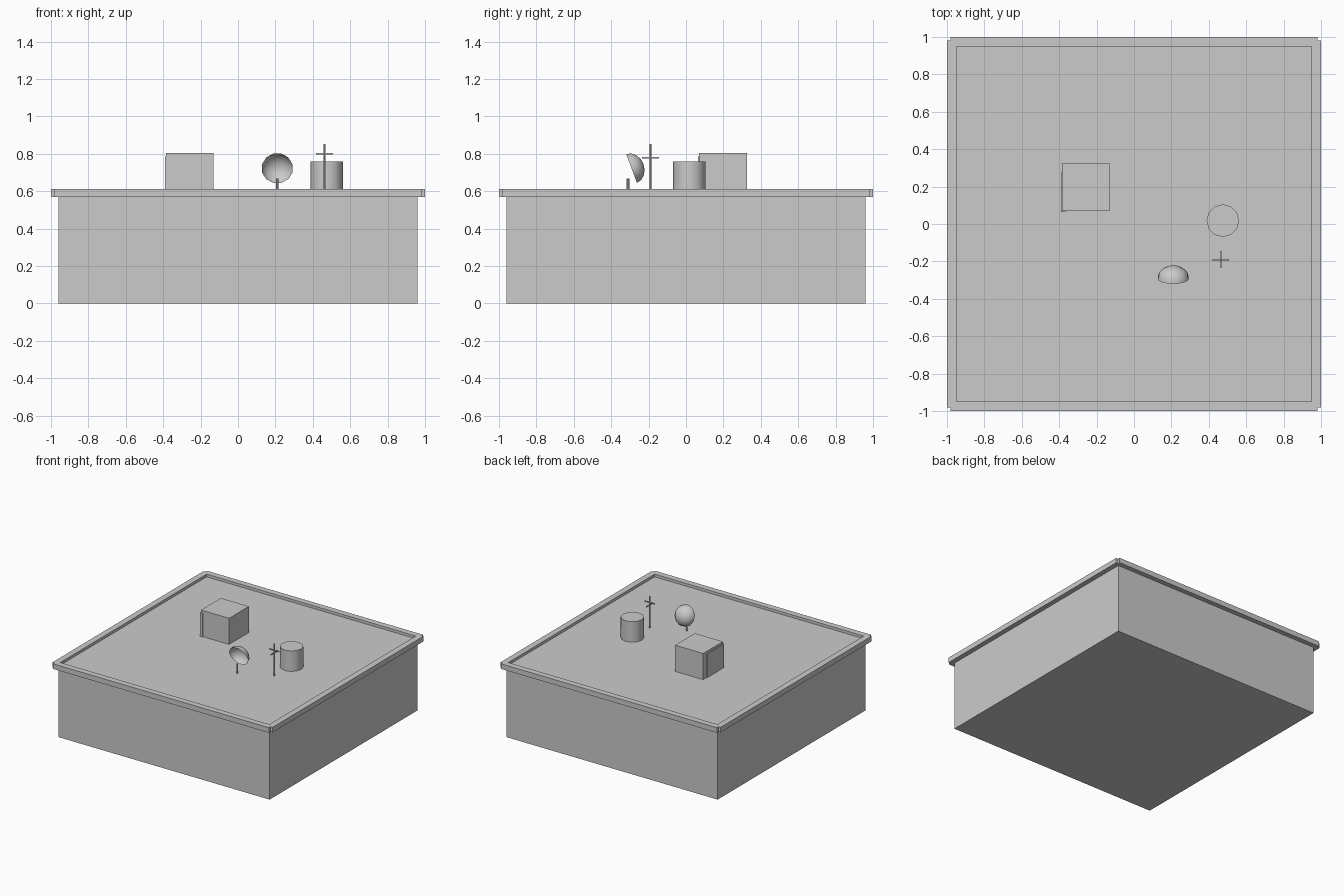
import bpy, bmesh, math
from mathutils import Matrix, Vector

if "Cube" in bpy.data.objects:
    bpy.data.objects.remove(bpy.data.objects["Cube"])

ROOF = 0.59


def add_object(name, bm):
    mesh = bpy.data.meshes.new(name)
    bm.to_mesh(mesh)
    bm.free()
    obj = bpy.data.objects.new(name, mesh)
    bpy.context.collection.objects.link(obj)
    return obj


def box(name, lo, hi):
    lo, hi = Vector(lo), Vector(hi)
    bm = bmesh.new()
    bmesh.ops.create_cube(bm, size=1, matrix=Matrix.Translation((lo + hi) / 2)
                          @ Matrix.Diagonal((hi - lo).to_4d()))
    return add_object(name, bm)


def cylinder(name, x, y, z0, z1, r, sides):
    bm = bmesh.new()
    bmesh.ops.create_cone(bm, cap_ends=True, segments=sides, radius1=r, radius2=r,
                          depth=z1 - z0, matrix=Matrix.Translation((x, y, (z0 + z1) / 2)))
    obj = add_object(name, bm)
    bpy.context.view_layer.objects.active = obj
    obj.select_set(True)
    bpy.ops.object.shade_smooth_by_angle(angle=math.radians(40))
    obj.select_set(False)
    return obj


# Building block
box("building_body", (-0.96, -0.96, 0), (0.96, 0.96, ROOF))

# Parapet rails with notched corners
for side, s in (("low", -1), ("high", 1)):
    a, b = sorted((s * 0.95, s * 1.0))
    box("parapet_x_" + side, (a, -0.98, 0.57), (b, 0.98, 0.612))
    box("parapet_y_" + side, (-0.98, a, 0.57), (0.98, b, 0.612))

# Ventilation unit with its side panel
box("vent_unit", (-0.385, 0.07, ROOF), (-0.13, 0.327, 0.805))
box("vent_panel", (-0.39, 0.063, ROOF), (-0.365, 0.275, 0.785))

# Water tank
cylinder("water_tank", 0.475, 0.018, ROOF, 0.758, 0.087, 12)

# Aerial mast and crossed rods
ax, ay = 0.463, -0.19
cylinder("aerial_mast", ax, ay, ROOF, 0.853, 0.005, 8)
box("aerial_rod_x", (ax - 0.045, ay - 0.004, 0.796), (ax + 0.045, ay + 0.004, 0.804))
box("aerial_rod_y", (ax - 0.004, ay - 0.045, 0.776), (ax + 0.004, ay + 0.045, 0.784))

# Dish: open half sphere, bulging towards the back and tilted
bm = bmesh.new()
bmesh.ops.create_uvsphere(bm, u_segments=12, v_segments=8, radius=1)
bmesh.ops.delete(bm, geom=[v for v in bm.verts if v.co.z < -0.01], context='VERTS')
axis = Vector((0, 0.94, 0.35)).to_track_quat('Z', 'X').to_matrix().to_4x4()
bm.transform(Matrix.Translation((0.21, -0.291, 0.722)) @ axis
             @ Matrix.Diagonal((0.085, 0.085, 0.068, 1)) @ Matrix.Rotation(math.radians(15), 4, 'Z'))
for f in bm.faces:
    f.smooth = True
add_object("dish", bm)
cylinder("dish_stand", 0.21, -0.31, ROOF, 0.668, 0.007, 8)
